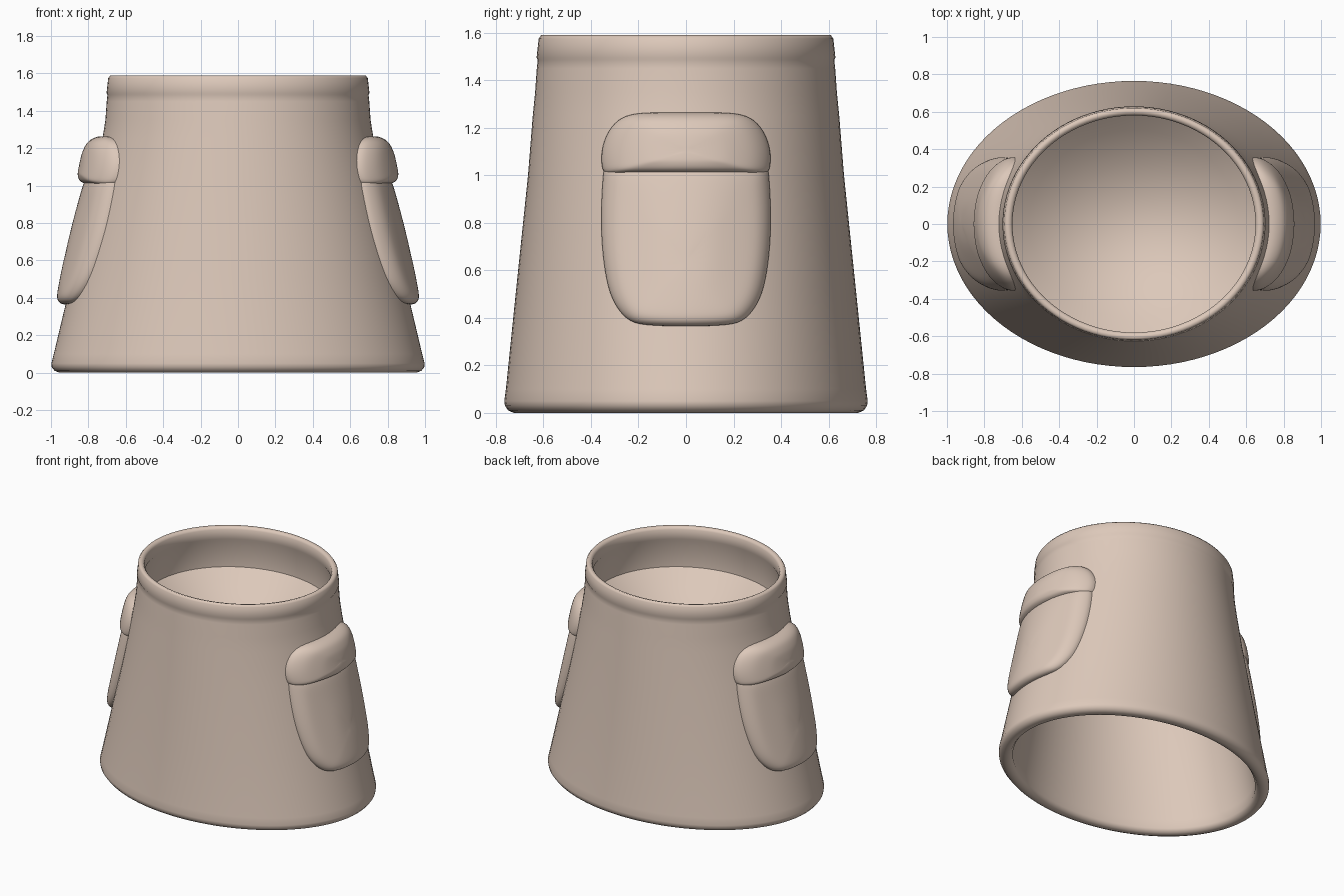
import bpy
import bmesh
import math

cube = bpy.data.objects.get("Cube")
if cube:
    bpy.data.objects.remove(cube, do_unlink=True)

fabric = bpy.data.materials.new("warm_beige")
fabric.use_nodes = True
BEIGE = (0.72, 0.58, 0.49, 1)
fabric.diffuse_color = BEIGE
fabric.node_tree.nodes["Principled BSDF"].inputs["Base Color"].default_value = BEIGE

# Outer wall: half width, half depth, height
OUTER = [(0.694, 0.62, 1.575), (0.703, 0.629, 1.495), (0.698, 0.624, 1.485),
         (0.702, 0.628, 1.45), (0.709, 0.635, 1.35), (0.725, 0.645, 1.25),
         (0.776, 0.665, 1.0), (0.89, 0.717, 0.5), (0.985, 0.758, 0.1), (0.998, 0.765, 0.05)]


def wall(z):
    """Half width and half depth of the outer wall at a height."""
    for (a1, b1, z1), (a2, b2, z2) in zip(OUTER, OUTER[1:]):
        if z >= z2:
            t = (z1 - z) / (z1 - z2)
            return a1 + (a2 - a1) * t, b1 + (b2 - b1) * t
    return OUTER[-1][:2]


def finish(bm, name):
    bmesh.ops.recalc_face_normals(bm, faces=bm.faces)
    mesh = bpy.data.meshes.new(name)
    bm.to_mesh(mesh)
    bm.free()
    mesh.materials.append(fabric)
    obj = bpy.data.objects.new(name, mesh)
    bpy.context.collection.objects.link(obj)
    return obj


def bridge(bm, rings):
    for r, s in zip(rings, rings[1:]):
        for i in range(len(r)):
            j = (i + 1) % len(r)
            bm.faces.new((r[i], r[j], s[j], s[i])).smooth = True


def cap(bm, ring, centre):
    hub = bm.verts.new(centre)
    for i in range(len(ring)):
        bm.faces.new((ring[i], ring[(i + 1) % len(ring)], hub)).smooth = True


def bowl(top, depth, scales):
    """Sagging membrane across the waist opening."""
    return [(0.66 * s, 0.59 * s, top - depth * (1 - s * s)) for s in scales]


def build_skirt():
    # Membrane, inner waist, rim, outer wall, hem and lining in one profile
    top, depth = 1.29, 0.28
    scales = [0.12, 0.25, 0.4, 0.55, 0.7, 0.85, 1]
    upper = bowl(top, depth, scales)
    waist = [(0.66, 0.59, 1.48), (0.65, 0.58, 1.5), (0.65, 0.58, 1.57),
             (0.66, 0.59, 1.585), (0.682, 0.61, 1.59)]
    hem = [(0.996, 0.762, 0.03), (0.98, 0.748, 0.01), (0.955, 0.725, 0.0),
           (0.92, 0.69, 0.005), (0.9, 0.675, 0.03), (0.9, 0.68, 0.1),
           (0.72, 0.61, 0.95)]
    under = bowl(top - 0.02, depth, scales[::-1])
    bm = bmesh.new()
    n = 96
    rings = []
    for a, b, z in upper + waist + OUTER + hem + under:
        rings.append([bm.verts.new((a * math.cos(math.tau * i / n),
                                    b * math.sin(math.tau * i / n), z)) for i in range(n)])
    bridge(bm, rings)
    cap(bm, rings[0], (0, 0, top - depth))
    cap(bm, rings[-1], (0, 0, top - depth - 0.02))
    # Crisp crease where the membrane meets the waist and the lining
    for ring in (rings[len(upper) - 1], rings[-len(under)]):
        for i in range(n):
            bm.edges.get((ring[i], ring[(i + 1) % n])).smooth = False
    finish(bm, "skirt")


def build_pad(name, side, half, thick, round_edge):
    """Padded shape that follows the wall; half is its right outline from top to bottom."""
    outline = half + [(-y, z) for y, z in reversed(half)]
    mid = 0.38 * half[0][1] + 0.62 * half[-1][1]
    steps = [(1, -0.03), (1, 0.0), (1, 0.35 * thick), (1 - 0.2 * round_edge, 0.68 * thick),
             (1 - 0.5 * round_edge, 0.88 * thick), (1 - round_edge, 0.97 * thick),
             (0.4, thick), (0.2, thick)]
    bm = bmesh.new()

    def place(y, z, t):
        a, b = wall(z)
        return side * (a * math.sqrt(1 - (y / b) ** 2) + t), y, z

    rings = [[bm.verts.new(place(y * s, mid + (z - mid) * s, t)) for y, z in outline]
             for s, t in steps]
    bridge(bm, rings)
    cap(bm, rings[-1], place(0, mid, thick))
    obj = finish(bm, name)
    sub = obj.modifiers.new("smooth", "SUBSURF")
    sub.levels = sub.render_levels = 2


POCKET = [(0.1, 1.08), (0.25, 1.08), (0.34, 1.07), (0.35, 1.0), (0.358, 0.85), (0.355, 0.7),
          (0.335, 0.55), (0.305, 0.46), (0.25, 0.39), (0.19, 0.37), (0.07, 0.365)]
FLAP = [(0.08, 1.264), (0.22, 1.264), (0.29, 1.235), (0.335, 1.175), (0.358, 1.1),
        (0.355, 1.03), (0.34, 1.002), (0.25, 1.006), (0.08, 1.006)]

build_skirt()
for label, side in (("left", 1), ("right", -1)):
    build_pad(label + "_pocket", side, POCKET, 0.065, 0.22)
    build_pad(label + "_pocket_flap", side, FLAP, 0.096, 0.45)
